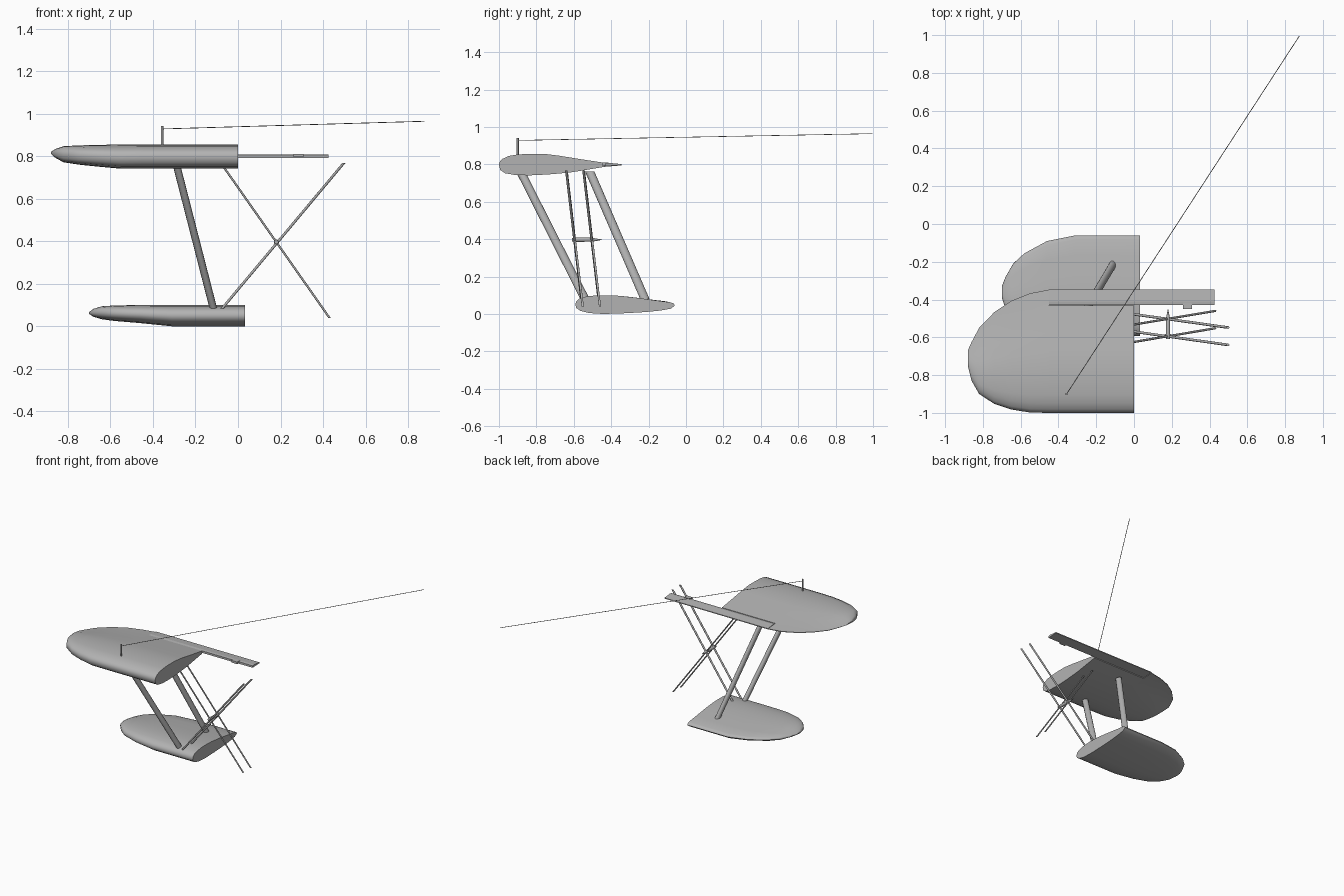
import bpy, bmesh, math
from mathutils import Vector

if "Cube" in bpy.data.objects:
    bpy.data.objects.remove(bpy.data.objects["Cube"])

# Mid-grey paint shared by every part
grey = bpy.data.materials.new("grey_paint")
grey.diffuse_color = (.45, .45, .45, 1)
grey.use_nodes = True
grey.node_tree.nodes["Principled BSDF"].inputs["Base Color"].default_value = grey.diffuse_color


def loft(name, rings, smooth=True):
    """Skin equal-length rings of points and cap both ends."""
    bm = bmesh.new()
    vs = [[bm.verts.new(p) for p in r] for r in rings]
    n = len(vs[0])
    for a, b in zip(vs, vs[1:]):
        for i in range(n):
            j = (i + 1) % n
            bm.faces.new((a[i], a[j], b[j], b[i]))
    bm.faces.new(vs[0][::-1])
    bm.faces.new(vs[-1])
    bmesh.ops.recalc_face_normals(bm, faces=bm.faces)
    me = bpy.data.meshes.new(name)
    bm.to_mesh(me)
    bm.free()
    me.materials.append(grey)
    ob = bpy.data.objects.new(name, me)
    bpy.context.collection.objects.link(ob)
    if smooth:
        bpy.ops.object.select_all(action='DESELECT')
        ob.select_set(True)
        bpy.context.view_layer.objects.active = ob
        bpy.ops.object.shade_smooth_by_angle(angle=math.radians(50))
    return ob


def wing(name, foil, stations):
    """Stations: x, front y, back y, bottom z, top z, chord fraction kept."""
    rings = []
    for x, yf, yb, lo, hi, keep in stations:
        rings.append([(x, yf + (yb - yf) * min(u, keep), lo + (hi - lo) * v)
                      for u, v in foil])
    return loft(name, rings)


def rod(name, a, b, rx, ry, n=10):
    """Oval bar between two points with level ends."""
    angles = [math.tau * i / n for i in range(n)]
    return loft(name, [[(p[0] + rx * math.cos(t), p[1] + ry * math.sin(t), p[2])
                        for t in angles] for p in (a, b)])


def round_bar(name, points, n=8):
    """Round bar through (position, radius) pairs on one straight line."""
    d = Vector(points[-1][0]) - Vector(points[0][0])
    q = d.to_track_quat('Z', 'Y')
    return loft(name, [[Vector(p) + q @ Vector((r * math.cos(math.tau * i / n),
                                                r * math.sin(math.tau * i / n), 0))
                        for i in range(n)] for p, r in points])


# Upper wing with rounded tip and a notch for the aileron
upper_foil = [(0, .50), (.008, .66), (.03, .77), (.08, .9), (.15, .97), (.25, 1), (.37, 1),
              (.5, .91), (.65, .77), (.87, .58), (1, .5),
              (1, .46), (.87, .40), (.72, .26), (.58, .13), (.4, .04), (.25, 0),
              (.13, .02), (.05, .1), (.01, .25)]
wing("upper_wing", upper_foil, [
    (0, -1, -.348, .741, .856, .87),
    (-.449, -1, -.348, .741, .856, .87),
    (-.451, -1, -.348, .741, .856, 1),
    (-.55, -.998, -.367, .741, .855, 1),
    (-.65, -.982, -.407, .750, .853, 1),
    (-.74, -.952, -.467, .759, .851, 1),
    (-.82, -.90, -.55, .771, .847, 1),
    (-.86, -.83, -.625, .793, .833, 1),
    (-.88, -.75, -.67, .811, .820, 1)])

# Lower wing with blunter trailing edge
lower_foil = [(0, .5), (.01, .68), (.04, .82), (.1, .92), (.2, .99), (.3, 1), (.42, .98),
              (.6, .88), (.8, .73), (.96, .62), (.99, .55),
              (1, .45), (.96, .28), (.85, .18), (.7, .1), (.5, .04), (.28, 0),
              (.14, .05), (.05, .17), (.01, .32)]
wing("lower_wing", lower_foil, [
    (.032, -.592, -.06, 0, .1, 1),
    (-.31, -.592, -.06, 0, .1, 1),
    (-.46, -.58, -.09, .015, .1, 1),
    (-.58, -.545, -.155, .025, .098, 1),
    (-.64, -.50, -.21, .033, .094, 1),
    (-.68, -.45, -.28, .045, .082, 1),
    (-.70, -.39, -.33, .058, .067, 1)])

# Aileron: thin tapered plank running past the wing end
loft("aileron", [[(x, -.43, .791), (x, -.43, .806), (x, -.41, .808), (x, yb, .801), (x, yb, .795)]
                 for x, yb in ((-.45, -.345), (.425, -.347))], False)
loft("aileron_horn", [[(x, -.45, .795), (x, -.45, .811), (x, -.415, .811), (x, -.415, .795)]
                      for x in (.26, .308)], False)

# Interplane struts
for part, y_top, y_low in (("front", -.885, -.54), ("rear", -.515, -.22)):
    rod(part + "_strut", (-.29, y_top, .762), (-.115, y_low, .08), .018, .025, 12)

# Crossed bracing wires in two pairs
for part, dy in (("front", -.092), ("rear", 0)):
    rod(part + "_landing_wire", (-.075, -.545 + dy, .76), (.43, -.46 + dy, .04), .006, .006)
    rod(part + "_flying_wire", (-.078, -.467 + dy, .08), (.497, -.548 + dy, .767), .008, .007)

# Spindle joining the wires where they cross
round_bar("wire_spindle", [((.18, -.61, .397), .010), ((.18, -.59, .397), .012),
                           ((.18, -.50, .397), .011), ((.18, -.45, .397), .001)], 10)

# Aerial mast and long aerial wire
round_bar("aerial_mast", [((-.357, -.9, .845), .006), ((-.357, -.9, .942), .006)])
round_bar("aerial_wire", [((-.357, -.9, .928), .002), ((.875, .995, .964), .002)], 6)
